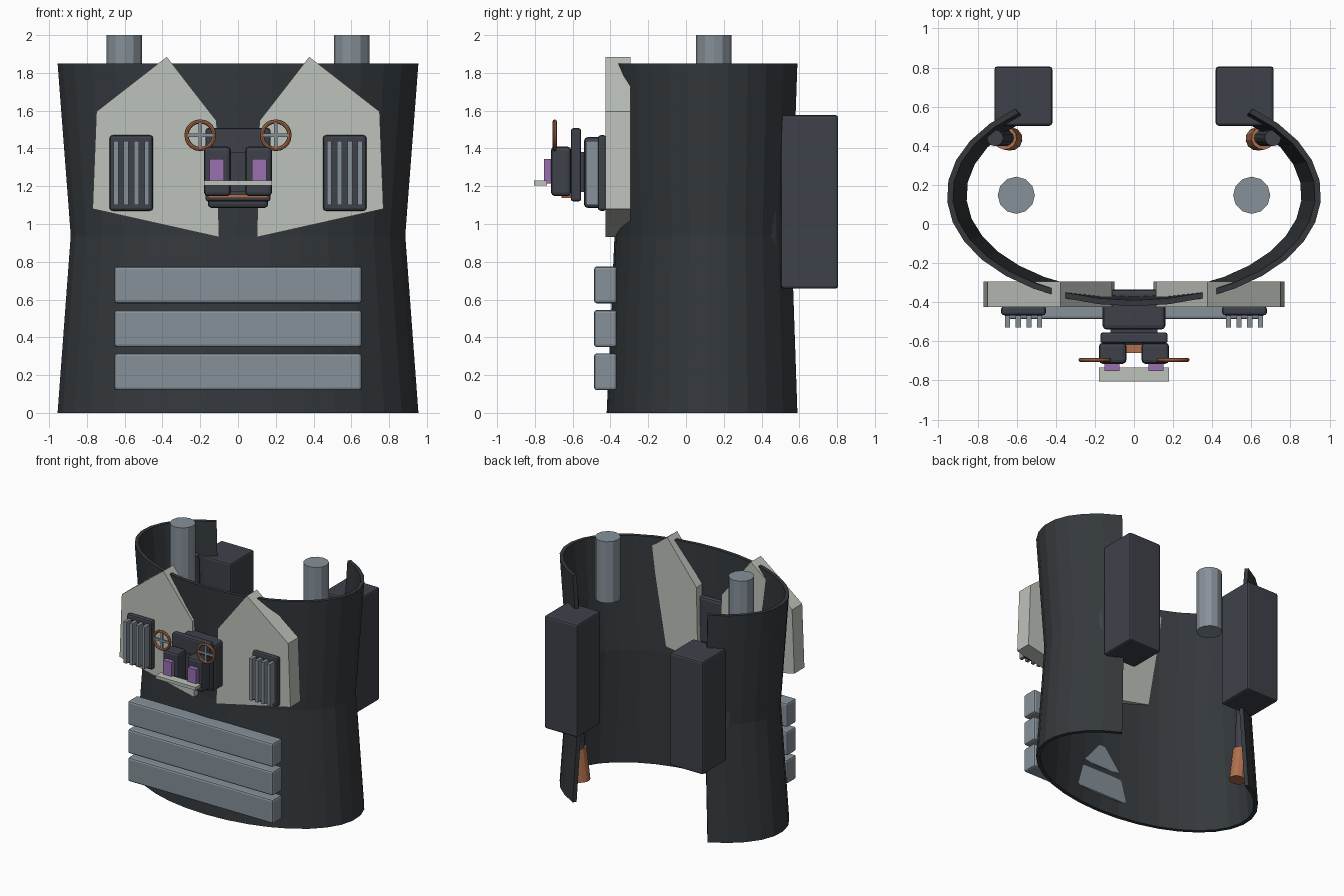
import bpy, bmesh, math
from mathutils import Vector

if "Cube" in bpy.data.objects:
    bpy.data.objects.remove(bpy.data.objects["Cube"])


def material(name, r, g, b):
    m = bpy.data.materials.new(name)
    m.diffuse_color = (r, g, b, 1)
    m.use_nodes = True
    m.node_tree.nodes["Principled BSDF"].inputs["Base Color"].default_value = m.diffuse_color
    return m


CHARCOAL = material("charcoal", 0.034, 0.040, 0.046)
SLATE = material("dark slate", 0.048, 0.053, 0.068)
STEEL = material("steel grey", 0.24, 0.283, 0.319)
PALE = material("pale grey", 0.515, 0.54, 0.497)
PURPLE = material("purple", 0.328, 0.162, 0.434)
COPPER = material("copper", 0.43, 0.162, 0.072)


def finish(name, bm, mat):
    bmesh.ops.recalc_face_normals(bm, faces=bm.faces)
    me = bpy.data.meshes.new(name)
    bm.to_mesh(me)
    bm.free()
    me.materials.append(mat)
    ob = bpy.data.objects.new(name, me)
    bpy.context.collection.objects.link(ob)
    return ob


def box(name, mat, x, y, z, bevel=0.0):
    """Box from (min, max) ranges with optionally rounded edges."""
    bm = bmesh.new()
    bmesh.ops.create_cube(bm, size=1)
    for v in bm.verts:
        v.co = [sum(r) / 2 + c * (r[1] - r[0]) for r, c in zip((x, y, z), v.co)]
    ob = finish(name, bm, mat)
    if bevel:
        mod = ob.modifiers.new("rounded_edges", 'BEVEL')
        mod.width = bevel
        mod.segments = 2
    return ob


def rod(name, mat, start, end, radius, sides=12):
    """Cylinder between two points."""
    a, b = Vector(start), Vector(end)
    bm = bmesh.new()
    bmesh.ops.create_cone(bm, cap_ends=True, segments=sides, radius1=radius,
                          radius2=radius, depth=(b - a).length)
    ob = finish(name, bm, mat)
    ob.location = (a + b) / 2
    ob.rotation_euler = (b - a).to_track_quat('Z', 'Y').to_euler()
    return ob


def span(s, lo, hi):
    """Range on the side s (-1 or 1) of the centre plane."""
    return tuple(sorted((s * lo, s * hi)))


# Wrap-around shell, pinched at the waist and open at the back
def shell():
    bm = bmesh.new()
    n, wall = 26, 0.03
    rings = []
    for z, scale in ((0, 1), (0.94, 0.927), (1.85, 1)):
        row = []
        for i in range(n + 1):
            t = math.radians(-230.5 + 281 * i / n)
            row.append([bm.verts.new(((0.957 * scale - w) * math.cos(t),
                                      0.15 + (0.57 * scale - w) * math.sin(t), z))
                        for w in (0, wall)])
        rings.append(row)
    for lo, hi in zip(rings, rings[1:]):
        for i in range(n):
            for k in (0, 1):
                bm.faces.new((lo[i][k], lo[i + 1][k], hi[i + 1][k], hi[i][k]))
        for i in (0, n):
            bm.faces.new((lo[i][0], lo[i][1], hi[i][1], hi[i][0]))
    for row in (rings[0], rings[-1]):
        for i in range(n):
            bm.faces.new((row[i][0], row[i + 1][0], row[i + 1][1], row[i][1]))
    finish("shell", bm, CHARCOAL)


shell()

# Three horizontal belly bars
for i, (z0, z1) in enumerate(((0.12, 0.315), (0.348, 0.545), (0.58, 0.775))):
    box(f"belly_bar_{i + 1}", STEEL, (-0.655, 0.655), (-0.487, -0.365), (z0, z1), 0.015)

PANEL = ((0.10, 0.93), (0.77, 1.08), (0.75, 1.595), (0.377, 1.885), (0.113, 1.545))

for s, side in ((-1, "left"), (1, "right")):
    # Pointed chest panel
    bm = bmesh.new()
    face = bm.faces.new([bm.verts.new((s * x, -0.425, z)) for x, z in PANEL])
    ext = bmesh.ops.extrude_face_region(bm, geom=[face], use_keep_orig=True)
    for v in ext["geom"]:
        if isinstance(v, bmesh.types.BMVert):
            v.co.y = -0.295
    finish(f"chest_panel_{side}", bm, PALE)

    # Vent with four upright slats
    box(f"vent_{side}", SLATE, span(s, 0.45, 0.68), (-0.467, -0.42), (1.07, 1.47), 0.015)
    for i in range(4):
        x = 0.483 + i * 0.0545
        box(f"vent_slat_{side}_{i + 1}", STEEL, span(s, x - 0.013, x + 0.013),
            (-0.53, -0.46), (1.10, 1.44))

    # Back pack, upper post and the slanted hose with its copper nozzle
    box(f"back_pack_{side}", SLATE, span(s, 0.418, 0.714), (0.502, 0.806), (0.658, 1.577), 0.015)
    rod(f"shoulder_post_{side}", STEEL, (s * 0.602, 0.147, 1.5), (s * 0.602, 0.147, 2.0), 0.095)
    rod(f"hose_{side}", SLATE, (s * 0.71, 0.44, 1.6), (s * 0.655, 0.44, 0.36), 0.042)
    rod(f"nozzle_{side}", COPPER, (s * 0.66, 0.44, 0.38), (s * 0.63, 0.435, 0.12), 0.06)

    # Control pod with a purple screen
    box(f"control_pod_{side}", SLATE, span(s, 0.038, 0.18), (-0.715, -0.607), (1.148, 1.41), 0.02)
    box(f"screen_{side}", PURPLE, span(s, 0.073, 0.15), (-0.752, -0.71), (1.215, 1.345))

    # Hand wheel with crossed spokes
    bpy.ops.mesh.primitive_torus_add(location=(s * 0.2, -0.695, 1.47),
                                     rotation=(math.pi / 2, 0, 0), major_radius=0.073,
                                     minor_radius=0.011, major_segments=20, minor_segments=8)
    wheel = bpy.context.object
    wheel.name = f"hand_wheel_{side}"
    wheel.data.materials.append(COPPER)
    bpy.ops.object.shade_smooth_by_angle()
    for k, (dx, dz) in enumerate(((0.07, 0.009), (0.009, 0.07))):
        box(f"wheel_spoke_{side}_{k + 1}", STEEL, (s * 0.2 - dx, s * 0.2 + dx),
            (-0.702, -0.688), (1.47 - dz, 1.47 + dz))

# Central console: base block, backing plate, under strip and tray
box("console_base", SLATE, (-0.16, 0.16), (-0.54, -0.335), (1.085, 1.46), 0.02)
box("console_plate", SLATE, (-0.172, 0.172), (-0.61, -0.555), (1.12, 1.507), 0.012)
box("console_link", SLATE, (-0.12, 0.12), (-0.62, -0.53), (1.17, 1.38))
box("under_strip", COPPER, (-0.16, 0.16), (-0.66, -0.61), (1.138, 1.155))
box("console_tray", PALE, (-0.18, 0.18), (-0.805, -0.735), (1.205, 1.23))
